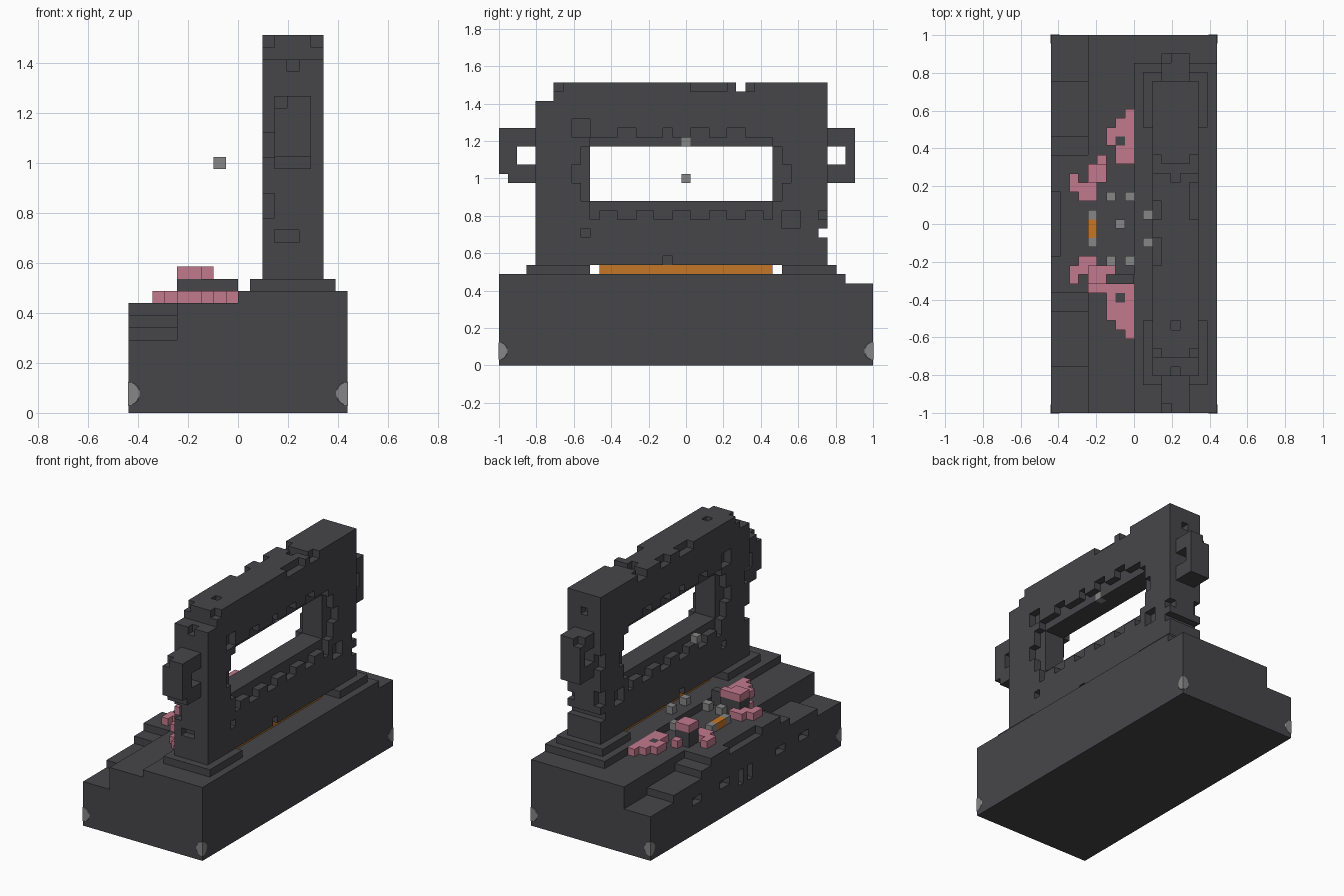
import bpy, bmesh
from itertools import product
from mathutils import Vector

cube = bpy.data.objects.get("Cube")
if cube:
    bpy.data.objects.remove(cube, do_unlink=True)

V = 2 / 41                                # edge of one block
ORIGIN = Vector((-9 * V, -1, 0))


def material(name, rgb):
    m = bpy.data.materials.new(name)
    m.use_nodes = True
    m.diffuse_color = (*rgb, 1)
    m.node_tree.nodes["Principled BSDF"].inputs["Base Color"].default_value = (*rgb, 1)
    return m


STONE = material("dark stone", (0.062, 0.061, 0.067))
PINK = material("blossom pink", (0.54, 0.195, 0.27))
GREY = material("light grey", (0.24, 0.24, 0.24))
ORANGE = material("amber", (0.56, 0.185, 0.02))


def box(x, y, z):
    """Blocks in half-open index ranges; a plain number means one block."""
    return set(product(*[range(*r) if isinstance(r, tuple) else (r,) for r in (x, y, z)]))


def build(name, blocks, mat):
    """Mesh of the outward faces of a set of blocks."""
    bm = bmesh.new()
    corners = {}
    for cell in blocks:
        for axis in range(3):
            for side in (0, 1):
                near = list(cell)
                near[axis] += 2 * side - 1
                if tuple(near) in blocks:
                    continue
                u, w = (axis + 1) % 3, (axis + 2) % 3
                loop = []
                for a, b in ((0, 0), (1, 0), (1, 1), (0, 1)):
                    p = list(cell)
                    p[axis] += side
                    p[u] += a
                    p[w] += b
                    p = tuple(p)
                    if p not in corners:
                        corners[p] = bm.verts.new(ORIGIN + V * Vector(p))
                    loop.append(corners[p])
                bm.faces.new(loop if side else loop[::-1])
    return finish(name, bm, mat)


def finish(name, bm, mat):
    me = bpy.data.meshes.new(name)
    bm.to_mesh(me)
    bm.free()
    me.materials.append(mat)
    ob = bpy.data.objects.new(name, me)
    bpy.context.collection.objects.link(ob)
    return ob


# Base: raised strip under the gate, stepped terrace along the other side
base = box((0, 18), (0, 41), (0, 9)) | box((9, 18), (0, 38), 9)
for ends, level in ((5, 6), (11, 7), (13, 8)):
    base -= box((0, 4), (0, ends), (level, 9))
    base -= box((0, 4), (41 - ends, 41), (level, 9))
base -= box(0, (17, 24), 8)
for y in ((7, 9), (12, 14), (24, 26), (30, 32)):
    base -= box(0, y, 4)
for y in (19, 21):
    base -= box(0, y, (3, 5))
build("base", base, STONE)

# Plinths under the two gate pillars
for name, y in (("front_plinth", (3, 10)), ("back_plinth", (31, 37))):
    build(name, box((10, 17), y, 10), STONE)

# Glowing sill under the gate
build("glowing_sill", box((12, 15), (11, 30), 10), ORANGE)

# Gate: thick slab with a window
gate = box((11, 16), (4, 36), (11, 31)) - box((11, 16), (10, 30), (18, 24))
gate |= box((11, 16), (4, 10), 10) | box((11, 16), (31, 36), 10)
gate -= box((11, 16), (4, 6), (29, 31)) | box((11, 16), 26, 30) | box((11, 16), 35, 14)
for x in (11, 15):
    # Stepped window surround
    gate -= box(x, (10, 30), (17, 25)) | box(x, (9, 31), (18, 24))
    gate -= box(x, 8, (20, 22)) | box(x, 31, (20, 22))
    for y in ((13, 15), 18, (21, 23), (25, 27)):
        gate -= box(x, y, 25)
    for y in (10, (13, 15), (17, 19), (21, 23), (25, 27), 29):
        gate -= box(x, y, 16)
    # Worn pits
    for y, z in (((8, 10), (25, 27)), (9, 14), (18, 11), ((31, 33), (15, 17)),
                 ((21, 23), 30), (6, 30), (27, 30), (35, 16)):
        gate -= box(x, y, z)
# Pits in the narrow ends and on top
for y in (4, 35):
    gate -= box(11, y, (21, 23)) | box(11, y, (16, 18)) | box((12, 14), y, 14)
    gate -= box(13, y, 28)
for y in (9, 25):
    gate -= box(13, y, 30)
gate -= box(15, (23, 25), 30) | box(11, (16, 19), 30)
keystone = box(14, 20, 24)
build("gate", gate - keystone, STONE)
build("keystone", keystone, GREY)

# Bracket handles on the gate ends
front = box((12, 15), (0, 4), (20, 26)) - box((12, 15), (2, 4), (22, 24))
front -= box((12, 15), 0, 20) | box(12, 0, 25)
build("front_bracket", front, STONE)
back = box((12, 15), (36, 39), (20, 26)) - box((12, 15), (36, 38), (22, 24))
build("back_bracket", back - box(12, 38, 25), STONE)

# Blossom mounds, with dark cores
low = (box(8, 32, 9) | box((7, 9), 31, 9) | box((6, 9), (29, 31), 9)
       | box((7, 9), (27, 29), 9) | box(5, 27, 9) | box((2, 5), 24, 9)
       | box(2, 25, 9) | box((3, 5), 23, 9)) - box(7, 29, 9)
build("back_blossoms", low, PINK)
build("back_mound", box((4, 6), (25, 27), (9, 11)) | box(7, 29, 9), STONE)
build("back_blossom_top", box((4, 6), (25, 27), 11), PINK)

low = (box(8, 8, 9) | box((7, 9), 9, 9) | box((6, 9), (10, 13), 9)
       | box((4, 9), 13, 9) | box((2, 4), 15, 9) | box(2, 14, 9)
       | box((3, 5), 16, 9)) - box(7, 12, 9)
build("front_blossoms", low, PINK)
build("front_mound", box((4, 9), 14, (9, 11)) | box((4, 7), 15, (9, 11)) | box(7, 12, 9), STONE)
build("front_blossom_top", box((4, 7), (14, 16), 11) - box(6, 14, 11) | box((4, 6), 14, 11), PINK)

# Ring of marker blocks, an ember between two of them, and one floating block
ring = set()
for x, y in ((4, 21), (4, 18), (6, 23), (8, 23), (10, 21), (10, 18), (6, 16), (8, 16)):
    ring |= box(x, y, 10 if x > 8 else 9)
build("marker_ring", ring, GREY)
build("ember", box(4, (19, 21), 9), ORANGE)
build("floating_block", box(7, 20, 20), GREY)

# Round studs wrapped flat around the lower corners
for name, sx, sy in (("front_left", 1, -1), ("front_right", -1, -1),
                     ("back_left", 1, 1), ("back_right", -1, 1)):
    bm = bmesh.new()
    bmesh.ops.create_uvsphere(bm, u_segments=16, v_segments=10, radius=0.047)
    for v in bm.verts:
        v.co.x = sx * (9 * V + min(0.002, sx * v.co.x))
        v.co.y = sy * (1 + min(0.002, sy * v.co.y))
        v.co.z += 0.077
    finish(name + "_stud", bm, GREY)
